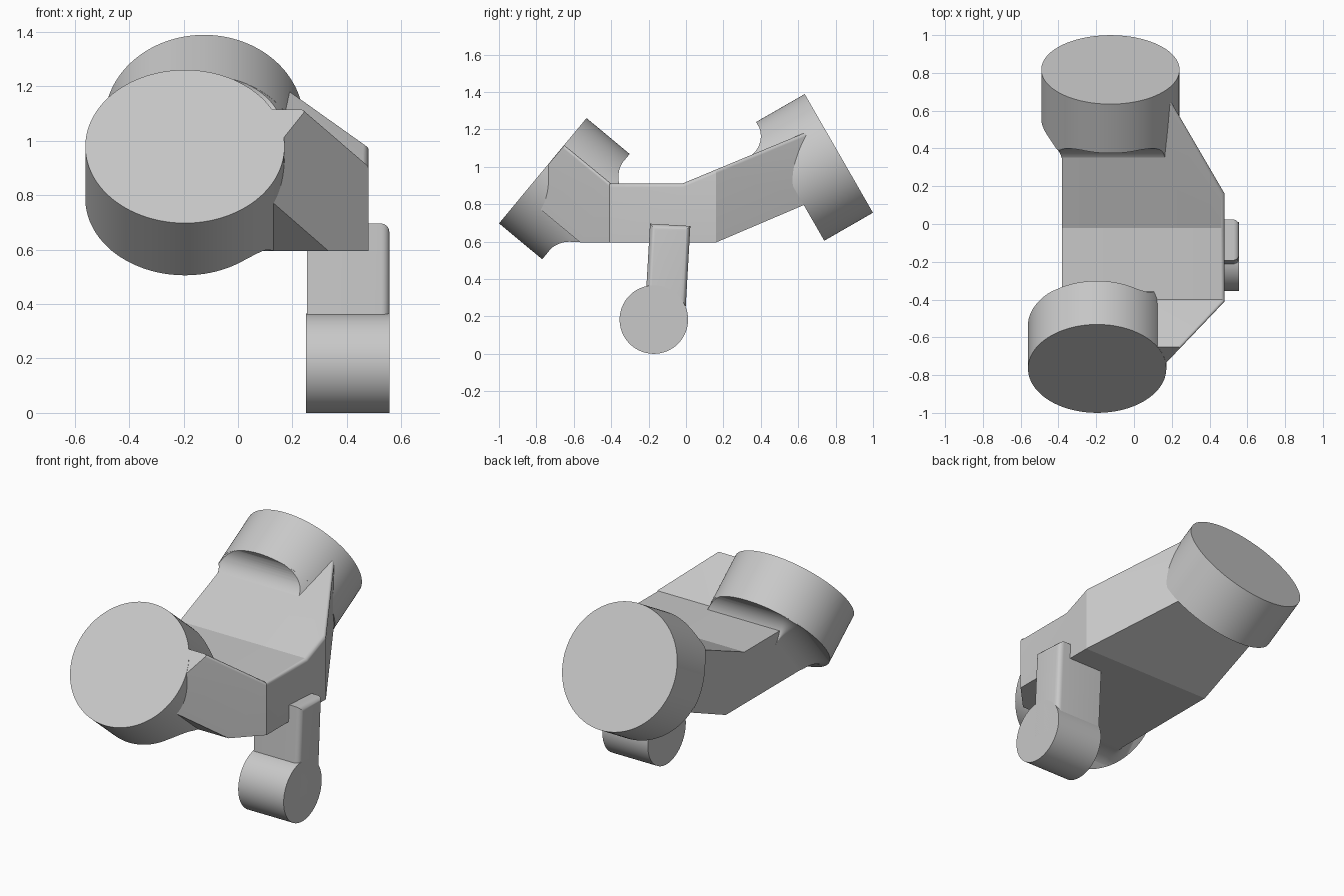
import bpy, bmesh
from math import sin, cos, pi, radians
from mathutils import Matrix, Vector

cube = bpy.data.objects.get("Cube")
if cube:
    bpy.data.objects.remove(cube, do_unlink=True)

gray = bpy.data.materials.new("plain gray")
gray.use_nodes = True
gray.diffuse_color = (0.58, 0.58, 0.58, 1)
gray.node_tree.nodes["Principled BSDF"].inputs["Base Color"].default_value = (0.58, 0.58, 0.58, 1)
parts = []


def add_object(name, bm):
    bmesh.ops.recalc_face_normals(bm, faces=bm.faces[:])
    mesh = bpy.data.meshes.new(name)
    bm.to_mesh(mesh)
    bm.free()
    mesh.materials.append(gray)
    obj = bpy.data.objects.new(name, mesh)
    bpy.context.collection.objects.link(obj)
    parts.append(obj)
    return obj


def skin(bm, rings):
    """Closed solid through a row of matching rings of vertices."""
    for a, b in zip(rings, rings[1:]):
        for k in range(len(a)):
            n = (k + 1) % len(a)
            bm.faces.new((a[k], a[n], b[n], b[k]))
    bm.faces.new(rings[0])
    bm.faces.new(rings[-1])
    bmesh.ops.recalc_face_normals(bm, faces=bm.faces[:])


def cylinder(name, frame, radius, start, end):
    """Cylinder along the frame's z axis between two depths."""
    bm = bmesh.new()
    place = frame @ Matrix.Translation((0, 0, (start + end) / 2))
    bmesh.ops.create_cone(bm, cap_ends=True, segments=128, radius1=radius,
                          radius2=radius, depth=end - start, matrix=place)
    return add_object(name, bm)


def make_frame(x, y, z, inward):
    """Frame at a disc's inner face, its z axis pointing inward in the yz plane."""
    w = Vector(inward).normalized()
    u = Vector((1, 0, 0))
    frame = Matrix((u, w.cross(u), w)).transposed().to_4x4()
    frame.translation = (x, y, z)
    return frame


def fillet(name, frame, left, right, low, high, low_blend, shear):
    """Concave blend from the arm's outline out to the disc, trimmed to the disc."""
    bm = bmesh.new()
    rings = []
    r, steps = 0.15, 14
    for i in range(steps + 1):
        a = i / steps * pi / 2
        off, depth = r * (1 - sin(a)) - 0.002, r * (1 - cos(a))
        off_low = off if low_blend else 0
        outline = [(right, low - off_low)]
        turns = [k / 6 * pi / 2 for k in range(7)]
        outline += [(left - off * sin(b), low - off_low * cos(b)) for b in turns]
        outline += [(left - off * cos(b), high + off * sin(b)) for b in turns]
        outline.append((right, high + off))
        ring = []
        for x, y in outline:
            p = frame @ Vector((x, y + shear * depth, depth - 0.002))
            # Keep the blend above the body's underside
            if p.y > -0.622 and p.z < 0.597:
                p.z = 0.597
            ring.append(bm.verts.new(p))
        rings.append(ring)
    skin(bm, rings)
    obj = add_object(name, bm)
    # Trim with a long copy of the disc
    cutter = cylinder("trim_cutter", frame, 0.3655, -0.2, 0.5)
    cutter.hide_render = True
    mod = obj.modifiers.new("trim", 'BOOLEAN')
    mod.operation, mod.solver, mod.object = 'INTERSECT', 'EXACT', cutter
    bpy.context.view_layer.objects.active = obj
    bpy.ops.object.modifier_apply(modifier=mod.name)
    parts.remove(cutter)
    bpy.data.objects.remove(cutter, do_unlink=True)


# Two large discs with their blends
front = make_frame(-0.195, -0.535, 0.787, (0, 0.77, -0.64))
back = make_frame(-0.125, 0.557, 0.922, (0, -0.87, -0.5))
cylinder("front_disc", front, 0.366, -0.3, 0)
cylinder("back_disc", back, 0.366, -0.3, 0)
fillet("front_blend", front, -0.185, 0.45, -0.18, 0.168, True, 0)
fillet("back_blend", back, -0.255, 0.32, -0.1, 0.208, False, 0.123)

# Bent body: side profile extruded across, then its outer side cut at both ends
profile = [(-0.65, 1.115), (-0.40, 0.91), (-0.02, 0.91), (0.71, 1.213),
           (0.70, 0.825), (0.16, 0.595), (-0.565, 0.595), (-0.872, 0.85)]
bm = bmesh.new()
skin(bm, [[bm.verts.new((x, y, z)) for y, z in profile] for x in (-0.38, 0.48)])
for point, normal in (((0.48, -0.41, 0), (0.325, -0.31, 0)),
                      ((0.48, 0.16, 0), (0.48, 0.28, 0))):
    cut = bmesh.ops.bisect_plane(bm, geom=bm.verts[:] + bm.edges[:] + bm.faces[:],
                                 plane_co=point, plane_no=normal, clear_outer=True)
    rim = [e for e in cut["geom_cut"] if isinstance(e, bmesh.types.BMEdge) and e.is_boundary]
    bmesh.ops.contextual_create(bm, geom=rim)
bmesh.ops.recalc_face_normals(bm, faces=bm.faces[:])
bm.normal_update()
# Soften the top edge along the outer side
soft = [e for e in bm.edges if len(e.link_faces) == 2
        and max(f.normal.x for f in e.link_faces) > 0.3
        and max(f.normal.z for f in e.link_faces) > 0.7]
bmesh.ops.bevel(bm, geom=soft, offset=0.02, segments=6, profile=0.5, affect='EDGES')
add_object("bent_body", bm)

# Small hanging boss, lying across
boss = Matrix.Translation((0.25, -0.172, 0.183)) @ Matrix.Rotation(radians(90), 4, 'Y')
cylinder("boss", boss, 0.183, 0, 0.306)

# Leaning tab that joins the boss to the body, rounded on its outer edges
bm = bmesh.new()
tilt = Matrix.Translation((0.405, -0.1, 0.42)) @ Matrix.Rotation(radians(-3.3), 4, 'X')
bmesh.ops.create_cube(bm, size=1, matrix=Matrix.Diagonal((0.302, 0.216, 0.54, 1)))
outer = [e for e in bm.edges if all(v.co.x > 0 for v in e.verts)
         and any(v.co.z > 0 for v in e.verts)]
bmesh.ops.bevel(bm, geom=outer, offset=0.03, segments=5, profile=0.5, affect='EDGES')
bm.transform(tilt)
add_object("tab", bm)

# Smooth shading with sharp edges kept
bpy.ops.object.select_all(action='DESELECT')
for obj in parts:
    obj.select_set(True)
bpy.context.view_layer.objects.active = parts[0]
bpy.ops.object.shade_smooth_by_angle(angle=radians(22))
